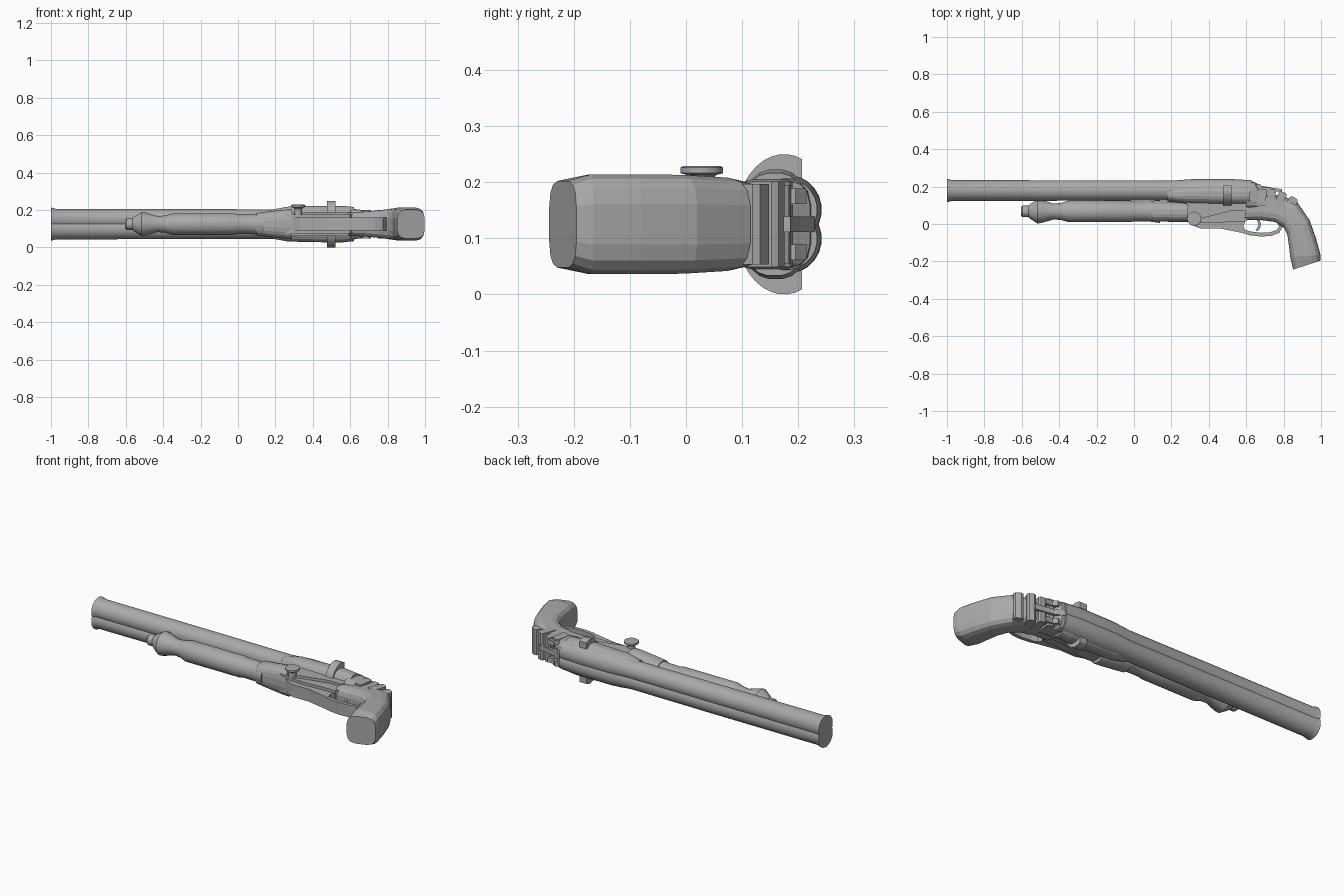
import bpy, bmesh, math
from mathutils import Vector

if "Cube" in bpy.data.objects:
    bpy.data.objects.remove(bpy.data.objects["Cube"])

ZC = 0.125  # mid plane of the model (it lies on its side)
grey = bpy.data.materials.new("mid grey")
grey.diffuse_color = (0.4, 0.4, 0.4, 1)
grey.use_nodes = True
grey.node_tree.nodes["Principled BSDF"].inputs["Base Color"].default_value = grey.diffuse_color


def loft(name, rings, smooth=False):
    """Skin a list of equal-length closed rings and cap both ends."""
    bm = bmesh.new()
    vs = [[bm.verts.new(p) for p in r] for r in rings]
    n = len(vs[0])
    for a, b in zip(vs, vs[1:]):
        for i in range(n):
            bm.faces.new((a[i], a[(i + 1) % n], b[(i + 1) % n], b[i]))
    bm.faces.new(vs[0])
    bm.faces.new(vs[-1])
    bmesh.ops.recalc_face_normals(bm, faces=bm.faces)
    me = bpy.data.meshes.new(name)
    bm.to_mesh(me)
    bm.free()
    me.materials.append(grey)
    ob = bpy.data.objects.new(name, me)
    bpy.context.collection.objects.link(ob)
    if smooth:
        bpy.ops.object.select_all(action='DESELECT')
        ob.select_set(True)
        bpy.context.view_layer.objects.active = ob
        bpy.ops.object.shade_smooth_by_angle(angle=math.radians(30))
    return ob


def oval(top, bottom, hw, n=24, e=2.0, z=ZC):
    """Superellipse ring spanning top..bottom in the xy plane, hw wide in z."""
    t, b = Vector((*top, z)), Vector((*bottom, z))
    mid, up = (t + b) / 2, (t - b) / 2
    pts = []
    for i in range(n):
        a = 2 * math.pi * (i + 0.5) / n
        c, s = math.cos(a), math.sin(a)
        pts.append(mid + up * math.copysign(abs(c) ** (2 / e), c)
                   + Vector((0, 0, hw * math.copysign(abs(s) ** (2 / e), s))))
    return pts


def tube(name, prof, y, z=ZC, n=24, smooth=False):
    """Turned part along x from (x, radius) pairs."""
    return loft(name, [oval((x, y + r), (x, y - r), r, n, z=z) for x, r in prof], smooth)


def prism(name, pts, z0, z1):
    return loft(name, [[(x, y, z) for x, y in pts] for z in (z0, z1)])


def strip(name, path, t, hw):
    """Bent flat bar following a path in the xy plane."""
    rings = []
    for i, p in enumerate(path):
        d = Vector(path[min(i + 1, len(path) - 1)]) - Vector(path[max(i - 1, 0)])
        nrm = Vector((-d.y, d.x)).normalized() * t / 2
        p = Vector(p)
        rings.append([(*(p + nrm), ZC - hw), (*(p + nrm), ZC + hw),
                      (*(p - nrm), ZC + hw), (*(p - nrm), ZC - hw)])
    return loft(name, rings)


# twin barrels with flared muzzle
for s, tag in ((-1, "lower"), (1, "upper")):
    tube(tag + "_barrel", [(-1, .063), (-.99, .061), (-.975, .056), (-.3, .055), (.2, .053),
                           (.32, .062), (.52, .062), (.63, .055)], .179, ZC + s * .026, smooth=True)

# breech swelling around the barrels
loft("breech", [oval((x, t), (x, b), w, 24, 2.6) for x, t, b, w in (
    (.18, .20, .12, .078), (.27, .217, .105, .094), (.46, .22, .10, .098),
    (.56, .22, .10, .098), (.62, .215, .10, .092))])
loft("breech_rear", [oval((x, t), (x, .08), w, 16, 4) for x, t, w in (
    (.60, .225, .082), (.65, .222, .078), (.67, .19, .074))])

# side flange, an oval cut flat near the top
fl = []
for i in range(25):
    a = math.radians(-202 + 224 * i / 24)
    fl.append((min(.207, .175 + .088 * math.sin(a)), ZC + .125 * math.cos(a)))
loft("side_flange", [[(x, y, z) for y, z in fl] for x in (.477, .522)])

# fore tube under the barrels, with turned tip
tube("fore_tube", [(-.605, .024), (-.595, .031), (-.565, .031), (-.555, .040), (-.515, .065),
                   (-.495, .062), (-.43, .043), (-.39, .046), (-.35, .058), (-.02, .058),
                   (0, .053), (.08, .054), (.14, .062)], .067, smooth=True)
loft("fore_end", [oval((x, .12), (x, b), w, 20, 2.6) for x, b, w in (
    (.10, .012, .06), (.16, .012, .068), (.25, .010, .078), (.29, .010, .08))])

# receiver body, side plates and lower tang
prism("receiver", [(.25, .12), (.25, .015), (.40, .005), (.60, .015), (.66, .10), (.66, .13)], .075, .175)
for z in (.062, .172):
    prism("side_plate", [(.28, .12), (.28, .03), (.36, .03), (.52, .07), (.60, .07), (.62, .12)], z, z + .018)
prism("lower_tang", [(.28, .02), (.33, -.015), (.36, -.025), (.46, -.024), (.55, -.042), (.60, -.052),
                     (.585, -.01), (.60, .025)], .09, .16)

# trigger guard and trigger
strip("trigger_guard", [(.57, -.035), (.62, -.05), (.68, -.057), (.73, -.054), (.77, -.04),
                        (.785, -.015), (.775, .02)], .02, .034)
strip("trigger", [(.66, .035), (.672, .0), (.668, -.02), (.655, -.035)], .014, .012)

# side knob: stem and disc, turned along z
rings = []
for z, r in ((.15, .02), (.205, .02), (.213, .026), (.216, .038), (.226, .038), (.229, .033)):
    rings.append([(.322 + r * math.cos(a), .028 + r * math.sin(a), z)
                  for a in (2 * math.pi * i / 20 for i in range(20))])
loft("side_knob", rings, True)

# curved grip
loft("grip", [oval(t, b, w, 16, 3.6) for t, b, w in (
    ((.60, .15), (.59, .02), .062), ((.70, .165), (.68, .02), .068),
    ((.80, .15), (.755, .01), .076), ((.875, .115), (.80, -.02), .084),
    ((.94, .02), (.82, -.06), .089), ((.975, -.08), (.828, -.12), .090),
    ((.998, -.165), (.834, -.175), .090), ((.999, -.195), (.85, -.244), .078))])

# stepped bands over the back of the grip
for x, y, ang, hw, ln in ((.685, .15, -8, .076, .045), (.735, .148, -10, .070, .04),
                          (.785, .135, -22, .076, .045), (.84, .108, -32, .072, .05)):
    u = Vector((math.cos(math.radians(ang)), math.sin(math.radians(ang))))
    v = Vector((-u.y, u.x))
    c = Vector((x, y))
    prism("grip_band", [c + u * a * ln / 2 + v * b for a, b in
                        ((-1, -.05), (1, -.05), (1, .028), (.6, .038), (-.6, .038), (-1, .03))],
          ZC - hw, ZC + hw)

# twin hammers and the central top lever
for s in (-1, 1):
    z = ZC + s * .05
    prism("hammer", [(.655, .15), (.65, .21), (.67, .215), (.69, .195), (.73, .195), (.72, .15)],
          z - .014, z + .014)
strip("top_lever", [(.63, .222), (.68, .197), (.74, .185), (.79, .178)], .016, .014)
